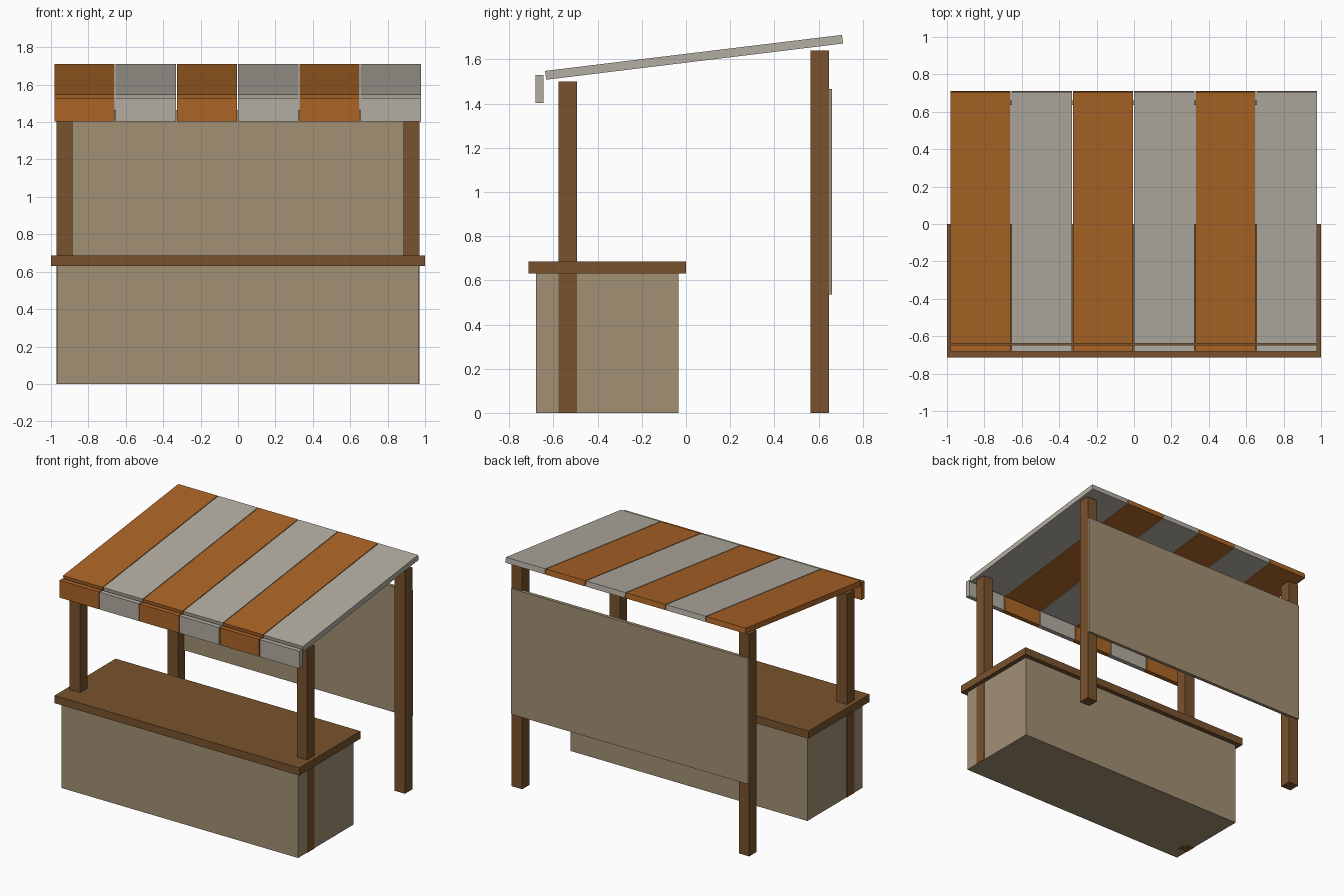
import bpy, bmesh
from mathutils import Vector

if "Cube" in bpy.data.objects:
    bpy.data.objects.remove(bpy.data.objects["Cube"])


def material(name, rgb):
    m = bpy.data.materials.new(name)
    m.diffuse_color = (*rgb, 1)
    m.use_nodes = True
    m.node_tree.nodes["Principled BSDF"].inputs["Base Color"].default_value = m.diffuse_color
    return m


WOOD = material("dark_wood", (0.19, 0.085, 0.026))
BOARD = material("tan_board", (0.36, 0.28, 0.175))
ORANGE = material("orange_cloth", (0.41, 0.13, 0.02))
PALE = material("pale_cloth", (0.45, 0.42, 0.36))


def prism(name, profile, x0, x1, mat):
    """Extrude a (y, z) profile along x."""
    bm = bmesh.new()
    face = bm.faces.new([bm.verts.new((x0, y, z)) for y, z in profile])
    ext = bmesh.ops.extrude_face_region(bm, geom=[face])
    moved = [v for v in ext["geom"] if isinstance(v, bmesh.types.BMVert)]
    bmesh.ops.translate(bm, verts=moved, vec=Vector((x1 - x0, 0, 0)))
    bmesh.ops.recalc_face_normals(bm, faces=bm.faces)
    mesh = bpy.data.meshes.new(name)
    bm.to_mesh(mesh)
    bm.free()
    mesh.materials.append(mat)
    obj = bpy.data.objects.new(name, mesh)
    bpy.context.collection.objects.link(obj)
    return obj


def box(name, x, y, z, mat):
    profile = [(y[0], z[0]), (y[1], z[0]), (y[1], z[1]), (y[0], z[1])]
    return prism(name, profile, x[0], x[1], mat)


# Counter
box("counter_body", (-0.967, 0.967), (-0.68, -0.035), (0, 0.63), BOARD)
box("counter_top", (-1, 1), (-0.713, 0), (0.63, 0.686), WOOD)

# Posts on both sides
for side, s in (("left", -1), ("right", 1)):
    xs = sorted((s * 0.885, s * 0.97))
    box(f"front_post_{side}", xs, (-0.578, -0.493), (0, 1.5), WOOD)
    box(f"back_post_{side}", xs, (0.563, 0.648), (0, 1.64), WOOD)

# Back panel
box("back_panel", (-0.967, 0.967), (0.635, 0.66), (0.537, 1.465), BOARD)

# Striped sloping awning with hanging front flaps
slope = [(-0.633, 1.508), (0.711, 1.672), (0.706, 1.711), (-0.638, 1.548)]
pitch, width = 0.3275, 0.322
for i in range(6):
    x = -0.982 + i * pitch
    mat = PALE if i % 2 else ORANGE
    prism(f"awning_strip_{i + 1}", slope, x, x + width, mat)
    box(f"awning_flap_{i + 1}", (x, x + width), (-0.681, -0.646), (1.402, 1.53), mat)
